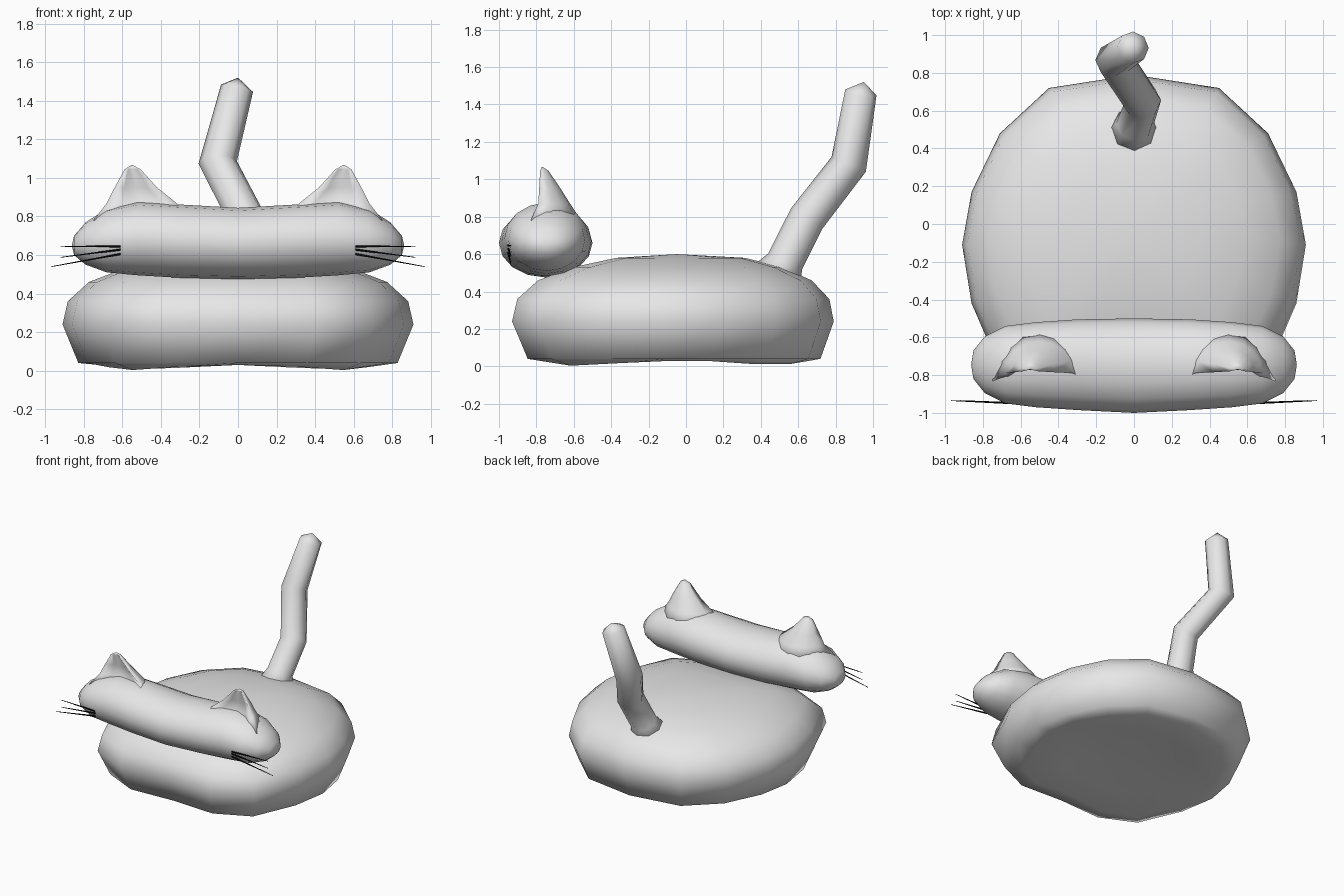
import bpy, bmesh
from math import sin, cos, pi
from mathutils import Vector

if "Cube" in bpy.data.objects:
    bpy.data.objects.remove(bpy.data.objects["Cube"], do_unlink=True)


def material(name, value):
    mat = bpy.data.materials.new(name)
    mat.use_nodes = True
    colour = (value, value, value, 1)
    mat.diffuse_color = colour
    mat.node_tree.nodes["Principled BSDF"].inputs["Base Color"].default_value = colour
    return mat


GREY = material("light grey", 0.8)
BLACK = material("whisker black", 0.003)


def loft(name, rings, mat):
    """Skin a list of closed rings; a ring of one point closes an end."""
    bm = bmesh.new()
    rows = [[bm.verts.new(p) for p in ring] for ring in rings]
    for a, b in zip(rows, rows[1:]):
        n = max(len(a), len(b))
        for i in range(n):
            j = (i + 1) % n
            if len(a) == 1:
                bm.faces.new((a[0], b[i], b[j]))
            elif len(b) == 1:
                bm.faces.new((a[i], a[j], b[0]))
            else:
                bm.faces.new((a[i], a[j], b[j], b[i]))
    for row in (rows[0], rows[-1]):
        if len(row) > 2:
            bm.faces.new(row)
    bmesh.ops.recalc_face_normals(bm, faces=bm.faces)
    mesh = bpy.data.meshes.new(name)
    bm.to_mesh(mesh)
    bm.free()
    mesh.materials.append(mat)
    mesh.shade_smooth()
    obj = bpy.data.objects.new(name, mesh)
    bpy.context.collection.objects.link(obj)
    return obj


def tube(name, path, mat, sides=8):
    """Round tube through (x, y, z, radius) points."""
    pts = [Vector(p[:3]) for p in path]
    rings = []
    for k, p in enumerate(pts):
        t = (pts[min(k + 1, len(pts) - 1)] - pts[max(k - 1, 0)]).normalized()
        ref = Vector((0, 1, 0)) if abs(t.x) > 0.8 else Vector((1, 0, 0))
        v = t.cross(ref).normalized()
        u = v.cross(t)
        r = path[k][3]
        rings.append([p] if r == 0 else
                     [p + r * (u * cos(2 * pi * i / sides) + v * sin(2 * pi * i / sides))
                      for i in range(sides)])
    return loft(name, rings, mat)


# Body: cushion with a round back, squarer front and dished underside
half = [(0, -.91), (.4, -.93), (.7, -.79), (.86, -.42), (.91, -.11),
        (.86, .17), (.71, .48), (.45, .72), (0, .79)]
outline = half + [(-x, y) for x, y in half[-2:0:-1]]
levels = [(0, .06), (.5, .035), (.78, 0), (.91, .04), (1, .24), (.97, .36),
          (.85, .46), (.65, .53), (.4, .58), (0, .6)]


def body_ring(scale, z):
    if scale == 0:
        return [(0, -.05, z)]
    ring = []
    for x, y in outline:
        lift = .03 * abs(x * x - y * y) / (x * x + y * y) if z < .03 else 0
        ring.append((x * scale, y * scale, z + lift))
    return ring


loft("body", [body_ring(s, z) for s, z in levels], GREY)

# Head: wide sausage, sections are (x, y centre, y radius, z centre, z radius)
right_half = [(0, -.75, .25, .66, .185), (.3, -.745, .24, .672, .19),
              (.52, -.745, .225, .685, .19), (.68, -.745, .205, .675, .165),
              (.79, -.745, .15, .66, .11), (.85, -.745, .075, .65, .05)]
sections = [(-s[0],) + s[1:] for s in right_half[:0:-1]] + right_half
rings = [[(x, y + ry * cos(2 * pi * i / 16), z + rz * sin(2 * pi * i / 16))
          for i in range(16)] for x, y, ry, z, rz in sections]
loft("head", [[(-.862, -.745, .65)]] + rings + [[(.862, -.745, .65)]], GREY)

# Ears: rounded behind, hollowed in front; (z, inner x, outer x, front y, back y, hollow)
ear = [(.78, .26, .75, -.83, -.56, 0), (.87, .32, .68, -.79, -.62, .035),
       (.95, .42, .64, -.785, -.67, .035), (1.045, .505, .588, -.78, -.735, .008)]


def ear_ring(z, x0, x1, front, back, hollow, side):
    c, w = (x0 + x1) / 2, (x1 - x0) / 2
    ring = [(side * (c + w * cos(pi * i / 8)), front + (back - front) * sin(pi * i / 8), z)
            for i in range(9)]
    ring += [(side * (c + w * f), front + hollow, z) for f in (-.55, 0, .55)]
    return ring


for side, label in ((1, "left"), (-1, "right")):
    rings = [ear_ring(*row, side) for row in ear]
    loft(label + "_ear", rings + [[(side * .55, -.77, 1.068)]], GREY)
    # Whiskers: three thin spikes fanning from each cheek
    for k, (z0, z1, tip) in enumerate([(.645, .645, .92), (.628, .588, .92), (.605, .54, .968)]):
        tube(f"{label}_whisker_{k + 1}",
             [(side * .61, -.95, z0, .006), (side * tip, -.935, z1, .002)], BLACK, 6)

# Tail: kinked tube flaring into the back of the body
tube("tail", [(0, .47, .44, .16), (.005, .53, .56, .1), (.045, .645, .79, .1),
              (-.105, .87, 1.08, .1), (-.005, .935, 1.465, .085),
              (0, .95, 1.52, 0)], GREY)
